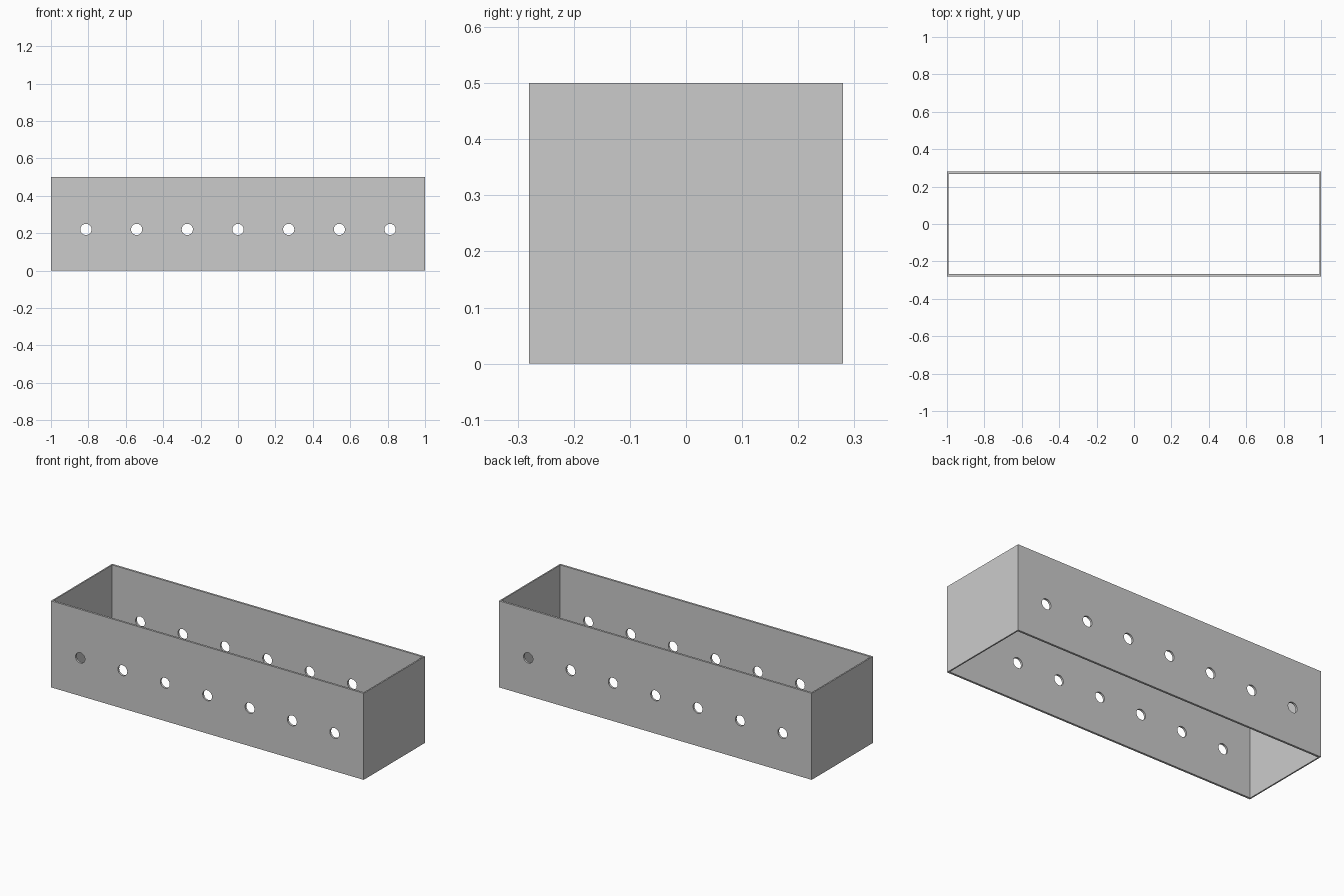
import bpy, bmesh
from mathutils import Matrix

if "Cube" in bpy.data.objects:
    bpy.data.objects.remove(bpy.data.objects["Cube"])

L, D, H = 2.0, 0.56, 0.5          # outer size
T_END, T_SIDE = 0.008, 0.012      # wall thicknesses
HOLES, PITCH, HOLE_R, HOLE_Z = 7, 0.271, 0.03, 0.22


def make_object(name, bm):
    bmesh.ops.recalc_face_normals(bm, faces=bm.faces)
    mesh = bpy.data.meshes.new(name)
    bm.to_mesh(mesh)
    bm.free()
    obj = bpy.data.objects.new(name, mesh)
    bpy.context.collection.objects.link(obj)
    return obj


# Rectangular wall loop, open at top and bottom
bm = bmesh.new()
corners = [(-1, -1), (1, -1), (1, 1), (-1, 1)]


def ring(x, y, z):
    return [bm.verts.new((sx * x, sy * y, z)) for sx, sy in corners]


xi, yi = L / 2 - T_END, D / 2 - T_SIDE
loops = [ring(L / 2, D / 2, 0), ring(L / 2, D / 2, H), ring(xi, yi, H), ring(xi, yi, 0)]
for a, b in zip(loops, loops[1:] + loops[:1]):
    for i in range(4):
        j = (i + 1) % 4
        bm.faces.new((a[i], a[j], b[j], b[i]))
box = make_object("box_walls", bm)

# Row of round holes through front and back walls
bm = bmesh.new()
for i in range(HOLES):
    x = (i - (HOLES - 1) / 2) * PITCH
    place = Matrix.Translation((x, 0, HOLE_Z)) @ Matrix.Rotation(1.5707963, 4, 'X')
    bmesh.ops.create_cone(bm, cap_ends=True, segments=32, radius1=HOLE_R,
                          radius2=HOLE_R, depth=D + 0.2, matrix=place)
cutter = make_object("hole_cutter", bm)
cutter.hide_render = True

mod = box.modifiers.new("holes", 'BOOLEAN')
mod.operation = 'DIFFERENCE'
mod.solver = 'EXACT'
mod.object = cutter

# Apply the cut, remove the helper and smooth the hole rims
bpy.context.view_layer.objects.active = box
bpy.ops.object.select_all(action='DESELECT')
box.select_set(True)
bpy.ops.object.modifier_apply(modifier=mod.name)
bpy.data.objects.remove(cutter)
bpy.ops.object.shade_smooth_by_angle()
